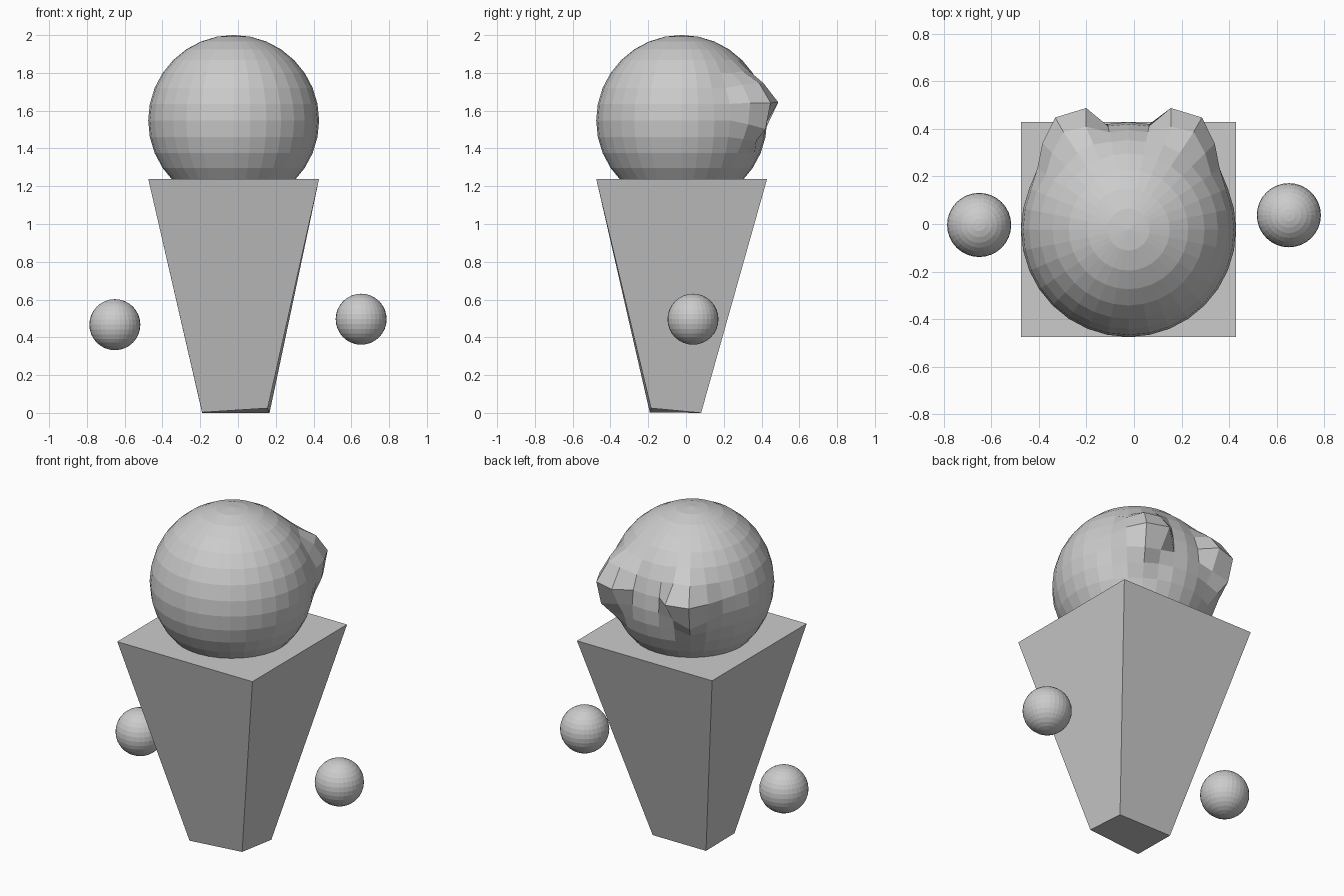
import bpy, bmesh, math

if "Cube" in bpy.data.objects:
    bpy.data.objects.remove(bpy.data.objects["Cube"])


def finish(name, bm, location=(0, 0, 0)):
    bmesh.ops.recalc_face_normals(bm, faces=bm.faces)
    mesh = bpy.data.meshes.new(name)
    bm.to_mesh(mesh)
    bm.free()
    obj = bpy.data.objects.new(name, mesh)
    obj.location = location
    bpy.context.collection.objects.link(obj)
    return obj


def sphere_mesh(radius):
    bm = bmesh.new()
    bmesh.ops.create_uvsphere(bm, u_segments=32, v_segments=16, radius=radius)
    return bm


# Head: sphere with two mirrored lumps pulled out of the back.
# Keys are (column from +y, ring above equator), values (outward scale, z shift).
STEP = math.radians(11.25)
PULL = {
    (2, 3): (1.03, 0.01), (3, 3): (1.03, 0.01),
    (2, 2): (1.12, 0.025), (3, 2): (1.18, 0.025), (4, 2): (1.09, 0.015),
    (2, 1): (1.22, 0.008), (3, 1): (1.27, 0.005), (4, 1): (1.156, 0.005),
    (5, 1): (1.04, 0.0),
    (2, 0): (1.06, -0.02), (3, 0): (1.18, -0.045), (4, 0): (1.10, -0.02),
    (5, 0): (1.02, 0.0),
    (3, -1): (1.07, -0.02), (4, -1): (1.04, -0.01),
}
TURN = {2: -3.3, 3: -0.5}  # leading columns lean toward the middle (degrees)
bm = sphere_mesh(0.4525)
for v in bm.verts:
    x, y, z = v.co
    column = round(math.atan2(abs(x), y) / STEP)
    ring = round(math.asin(max(-1, min(1, z / 0.4525))) / STEP)
    if (column, ring) in PULL:
        scale, dz = PULL[column, ring]
        r = math.hypot(x, y) * scale
        turn = TURN.get(column, 0) if ring == 1 else 0
        a = column * STEP + math.radians(turn)
        v.co = (math.copysign(r * math.sin(a), x), r * math.cos(a), z + dz)
finish("head", bm, (-0.023, -0.023, 1.548))

# Body: box tapered to a small, slightly skewed foot
bm = bmesh.new()
foot = [(-0.19, -0.192, 0.003), (0.157, -0.185, 0.025),
        (0.167, 0.08, 0.0), (-0.19, 0.08, 0.0)]
rim = [(-0.475, -0.475, 1.238), (0.429, -0.475, 1.238),
       (0.429, 0.429, 1.238), (-0.475, 0.429, 1.238)]
low = [bm.verts.new(p) for p in foot]
top = [bm.verts.new(p) for p in rim]
bm.faces.new(low[::-1])
bm.faces.new(top)
for i in range(4):
    j = (i + 1) % 4
    bm.faces.new((low[i], low[j], top[j], top[i]))
finish("body", bm)

# Floating hands
for name, loc in (("left_hand", (-0.652, -0.004, 0.467)),
                  ("right_hand", (0.652, 0.037, 0.496))):
    finish(name, sphere_mesh(0.135), loc)
